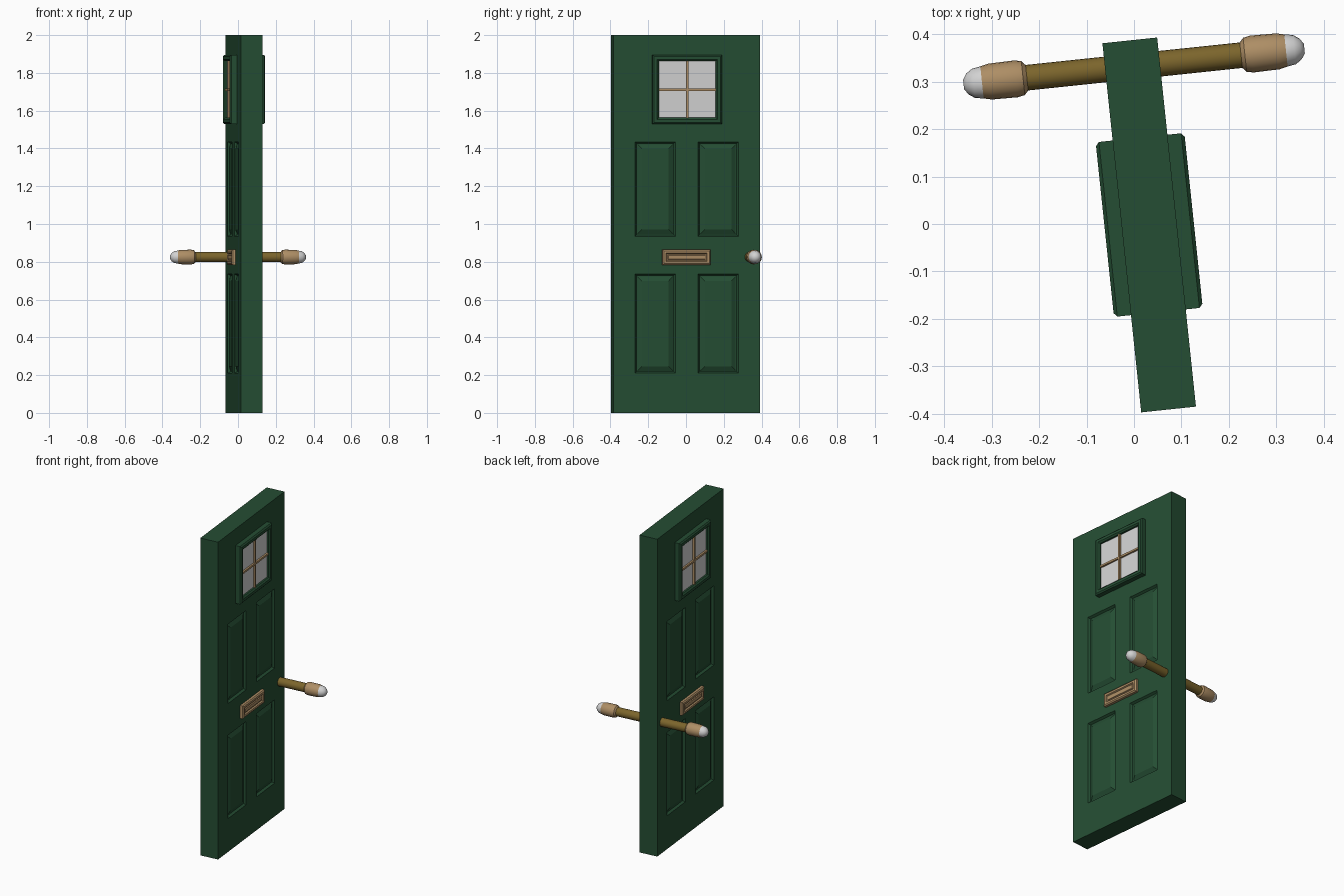
import bpy, math
from mathutils import Matrix

if "Cube" in bpy.data.objects:
    bpy.data.objects.remove(bpy.data.objects["Cube"])

# Local frame: x = through the door, y = across it, z = up. The door stands turned 6 degrees.
PLACE = Matrix.Translation((0.032, -0.002, 0)) @ Matrix.Rotation(math.radians(6), 4, 'Z')
T = 0.058  # half thickness of the door
W = 0.391  # half width of the door


def material(name, rgb):
    m = bpy.data.materials.new(name)
    m.diffuse_color = (*rgb, 1)
    m.use_nodes = True
    m.node_tree.nodes["Principled BSDF"].inputs["Base Color"].default_value = m.diffuse_color
    return m


GREEN = material("door green", (0.018, 0.075, 0.033))
TAN = material("pale brass", (0.42, 0.27, 0.13))
BRASS = material("dark brass", (0.20, 0.13, 0.025))
WHITE = material("glass white", (0.65, 0.65, 0.65))


def add(name, verts, faces, mat, smooth=False, shift=0.0):
    """Make one half of a part and mirror it to the other side of the door."""
    me = bpy.data.meshes.new(name)
    me.from_pydata(verts, [], faces)
    me.materials.append(mat)
    me.update()
    ob = bpy.data.objects.new(name, me)
    bpy.context.collection.objects.link(ob)
    ob.matrix_world = PLACE @ Matrix.Translation((shift, 0, 0))
    ob.modifiers.new("both sides", 'MIRROR').use_axis = (True, False, False)
    if smooth:
        bpy.ops.object.select_all(action='DESELECT')
        ob.select_set(True)
        bpy.context.view_layer.objects.active = ob
        bpy.ops.object.shade_smooth_by_angle(angle=math.radians(35))
    return ob


def bridge(loops, cap):
    """Join successive loops of points with quads; optionally close the last."""
    n = len(loops[0])
    verts = [p for loop in loops for p in loop]
    faces = []
    for k in range(len(loops) - 1):
        for i in range(n):
            j = (i + 1) % n
            faces.append((k * n + i, k * n + j, (k + 1) * n + j, (k + 1) * n + i))
    if cap:
        faces.append(tuple(range((len(loops) - 1) * n, len(loops) * n)))
    return verts, faces


def moulding(name, y0, y1, z0, z1, steps, mat, cap=True):
    """Rectangular relief; steps are (inset, height) pairs from outside in."""
    loops = [[(u, y0 + d, z0 + d), (u, y1 - d, z0 + d),
              (u, y1 - d, z1 - d), (u, y0 + d, z1 - d)] for d, u in steps]
    return add(name, *bridge(loops, cap), mat)


def turned(name, profile, mat, y, z, cap=False, sides=20):
    """Round part along the through-door axis; profile is (position, radius)."""
    loops = [[(u, y + r * math.cos(2 * math.pi * i / sides),
               z + r * math.sin(2 * math.pi * i / sides)) for i in range(sides)]
             for u, r in profile]
    return add(name, *bridge(loops, cap), mat, True, 0.003)


# Door slab: face grid with openings for the panels and the window
ys = [-W, -0.275, -0.185, -0.06, 0.06, 0.185, 0.275, W]
zs = [0, 0.21, 0.735, 0.935, 1.435, 1.53, 1.895, 2.0]
verts = [(T, y, z) for z in zs for y in ys]
faces = []
for r in range(7):
    for c in range(7):
        panel_hole = r in (1, 3) and c in (1, 2, 4, 5)
        window_hole = r == 5 and c in (2, 3, 4)
        if not (panel_hole or window_hole):
            a = r * 8 + c
            faces.append((a, a + 1, a + 9, a + 8))
add("door_face", verts, faces, GREEN)
moulding("door_edge", -W, W, 0, 2.0, [(0, 0), (0, T)], GREEN, cap=False)

# Four sunk panels with raised fields
for row, (z0, z1) in {"lower": (0.21, 0.735), "upper": (0.935, 1.435)}.items():
    for side, (y0, y1) in {"left": (-0.275, -0.06), "right": (0.06, 0.275)}.items():
        moulding(f"{row}_{side}_panel", y0, y1, z0, z1,
                 [(0, T), (0.008, T - 0.014), (0.013, T - 0.014), (0.036, T - 0.002)], GREEN)

# Window: raised frame, glass and cross bars
moulding("window_frame", -0.185, 0.185, 1.53, 1.895,
         [(0, T), (0, 0.087), (0.008, 0.094), (0.024, 0.094), (0.033, 0.086), (0.033, 0.074)],
         GREEN, cap=False)
moulding("window_glass", -0.154, 0.154, 1.561, 1.864, [(0, 0.075)], WHITE)
moulding("window_upright_bar", -0.006, 0.006, 1.561, 1.864, [(0, 0.075), (0, 0.087)], TAN)
moulding("window_cross_bar", -0.154, 0.154, 1.705, 1.717, [(0, 0.075), (0, 0.086)], TAN)

# Letter plate with a sunk flap
moulding("letter_plate", -0.131, 0.125, 0.783, 0.865,
         [(0, T), (0, T + 0.015), (0.007, T + 0.021), (0.019, T + 0.021),
          (0.023, T + 0.013), (0.028, T + 0.013), (0.031, T + 0.018)], TAN)

# Handle: rod, knob and pale tip on each side
HY, HZ = 0.3355, 0.825
turned("handle_rod", [(0.04, 0.027), (0.235, 0.027)], BRASS, HY, HZ)
turned("handle_knob", [(0.226, 0.026), (0.235, 0.036), (0.25, 0.039), (0.305, 0.038),
                       (0.322, 0.034)], TAN, HY, HZ)
turned("handle_tip", [(0.322, 0.034), (0.34, 0.031), (0.353, 0.022), (0.361, 0.010)],
       WHITE, HY, HZ, cap=True)
